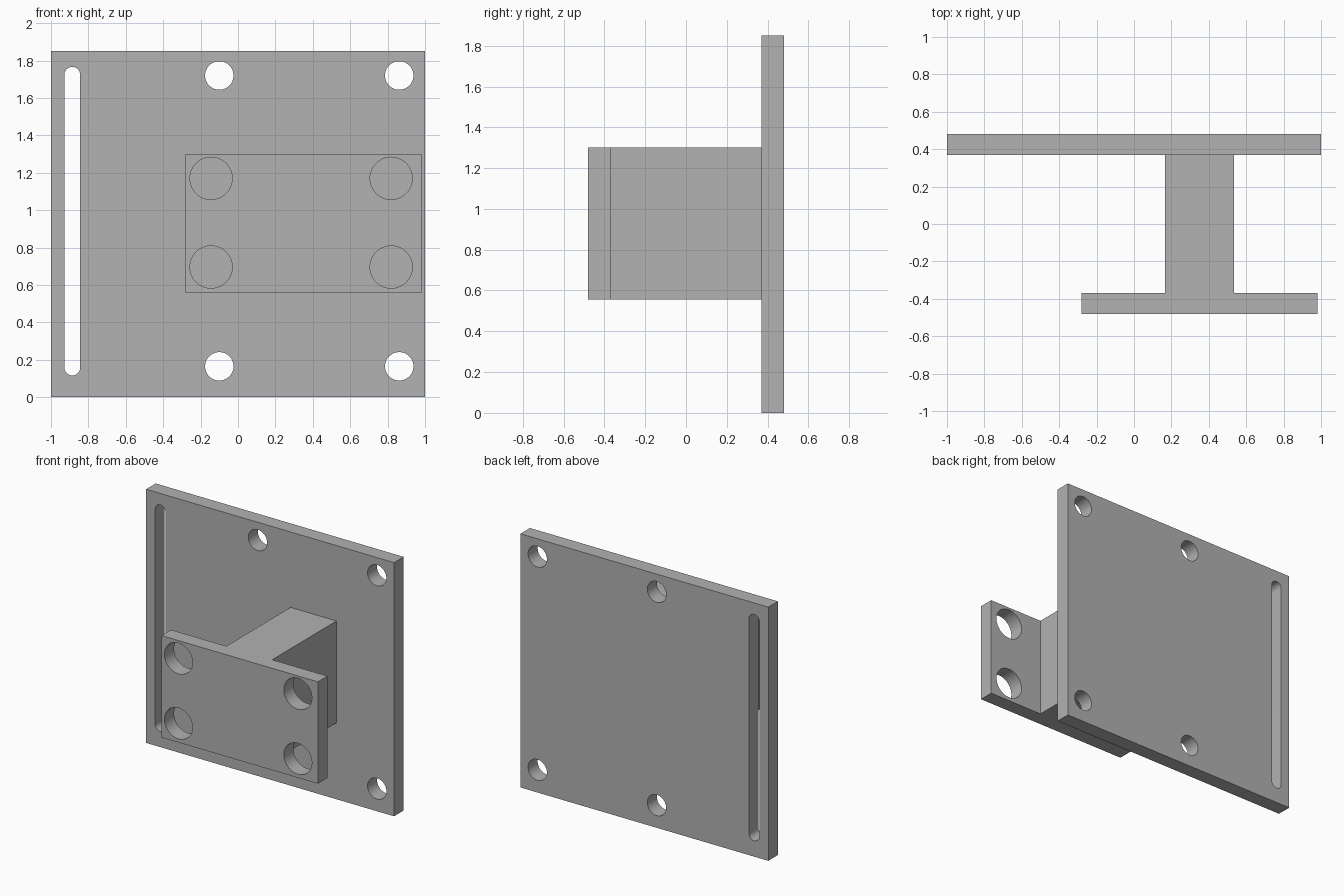
import bpy
import bmesh
import math
from mathutils import Matrix, Vector

cube = bpy.data.objects.get("Cube")
if cube:
    bpy.data.objects.remove(cube, do_unlink=True)

grey = bpy.data.materials.new("plain grey")
grey.use_nodes = True
colour = (0.445, 0.445, 0.445, 1)
grey.diffuse_color = colour
grey.node_tree.nodes["Principled BSDF"].inputs["Base Color"].default_value = colour


def extrude_outline(name, points, depth):
    """Extrude a planar outline along the depth vector."""
    bm = bmesh.new()
    face = bm.faces.new([bm.verts.new(p) for p in points])
    new = bmesh.ops.extrude_face_region(bm, geom=[face])["geom"]
    bmesh.ops.translate(bm, vec=Vector(depth),
                        verts=[v for v in new if isinstance(v, bmesh.types.BMVert)])
    bmesh.ops.recalc_face_normals(bm, faces=bm.faces)
    mesh = bpy.data.meshes.new(name)
    bm.to_mesh(mesh)
    bm.free()
    mesh.materials.append(grey)
    obj = bpy.data.objects.new(name, mesh)
    bpy.context.collection.objects.link(obj)
    return obj


def slot_cutter(x, z_low, z_high, radius, y, steps=32):
    """Round-ended prism along y; a plain cylinder when both heights agree."""
    points = []
    for z, start in ((z_high, 0), (z_low, math.pi)):
        for i in range(steps + (z_low != z_high)):
            a = start + math.pi * i / steps
            points.append((x + radius * math.cos(a), y - 0.2, z + radius * math.sin(a)))
    return extrude_outline("cutter", points, (0, 0.4, 0))


def cut(obj, cutters):
    for cutter in cutters:
        cutter.hide_render = True
        mod = obj.modifiers.new("hole", "BOOLEAN")
        mod.operation = "DIFFERENCE"
        mod.solver = "EXACT"
        mod.object = cutter
        bpy.ops.object.select_all(action="DESELECT")
        bpy.context.view_layer.objects.active = obj
        obj.select_set(True)
        bpy.ops.object.modifier_apply(modifier=mod.name)
        bpy.data.objects.remove(cutter, do_unlink=True)
    bpy.ops.object.shade_smooth_by_angle(angle=math.radians(30))


# Large back plate with four bolt holes and a long slot
plate = extrude_outline(
    "back_plate",
    [(-1, 0.37, 0), (1, 0.37, 0), (1, 0.37, 1.85), (-1, 0.37, 1.85)],
    (0, 0.11, 0))
cutters = [slot_cutter(x, z, z, 0.076, 0.425)
           for x in (-0.10, 0.862) for z in (0.165, 1.72)]
cutters.append(slot_cutter(-0.886, 0.158, 1.724, 0.042, 0.425))
cut(plate, cutters)

# T-shaped bracket: front flange and web in one profile, with four holes
profile = [(-0.28, -0.48), (0.98, -0.48), (0.98, -0.37), (0.535, -0.37),
           (0.535, 0.37), (0.165, 0.37), (0.165, -0.37), (-0.28, -0.37)]
bracket = extrude_outline("t_bracket", [(x, y, 0.557) for x, y in profile], (0, 0, 0.743))
cut(bracket, [slot_cutter(x, z, z, 0.113, -0.425)
              for x in (-0.144, 0.819) for z in (0.696, 1.17)])
